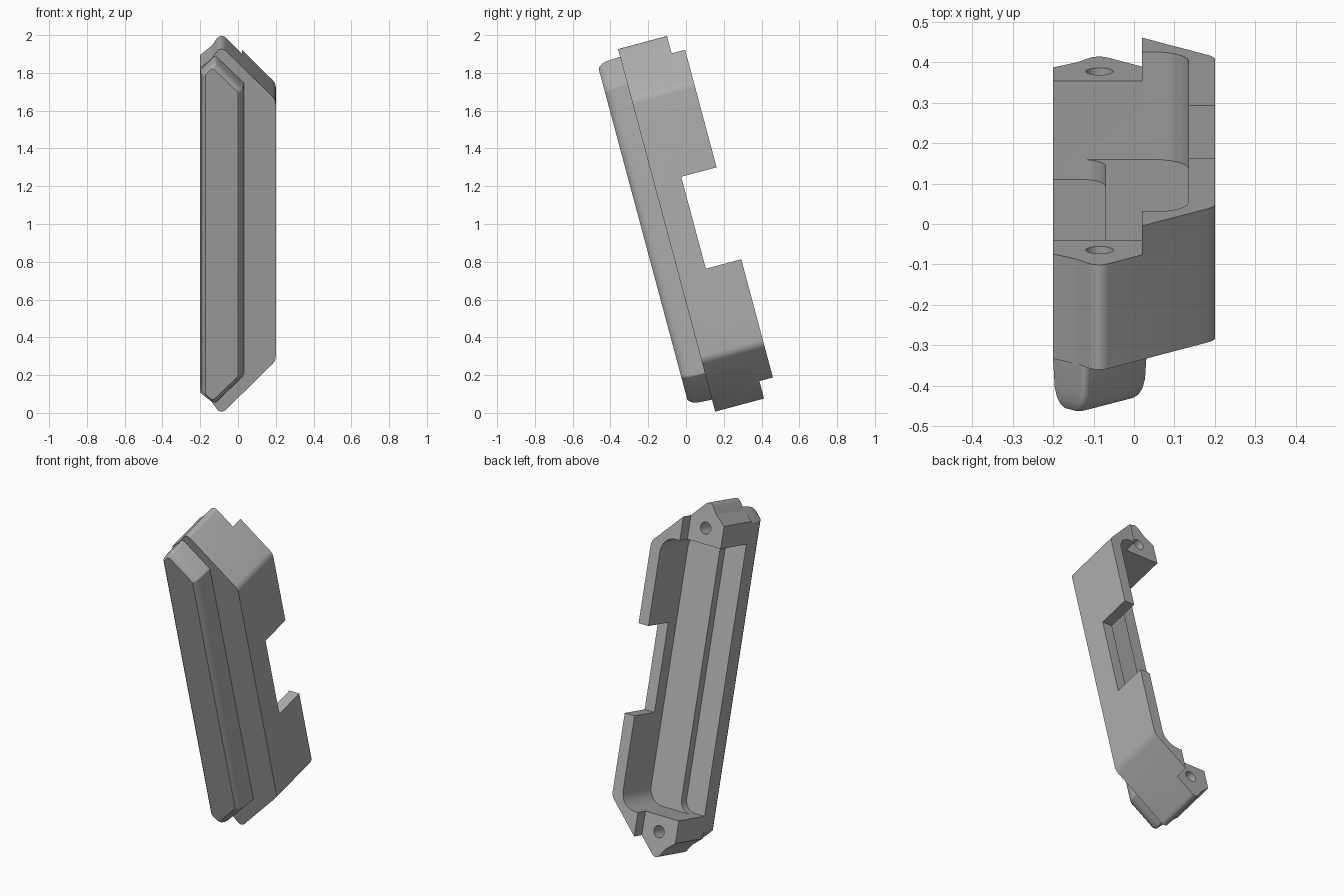
import bpy
import bmesh
import math
from mathutils import Matrix, Vector

if "Cube" in bpy.data.objects:
    bpy.data.objects.remove(bpy.data.objects["Cube"])

TILT = Matrix.Rotation(math.radians(15), 4, 'X')
MID = 0.96   # middle of the length

grey = bpy.data.materials.new("plain_grey")
grey.use_nodes = True
grey.diffuse_color = (0.42, 0.42, 0.42, 1)
grey.node_tree.nodes["Principled BSDF"].inputs["Base Color"].default_value = (0.42, 0.42, 0.42, 1)


def mirrored(half, mid=MID):
    """Close an upper half profile of (x, height, radius) with its mirror image."""
    return half + [(x, 2 * mid - h, r) for x, h, r in reversed(half)]


def rounded(corners, steps=6):
    """Turn (x, height, radius) corners into points with round fillets."""
    pts = []
    for i, (x, h, r) in enumerate(corners):
        p = Vector((x, h))
        if r == 0:
            pts.append(p)
            continue
        a = (Vector(corners[i - 1][:2]) - p).normalized()
        b = (Vector(corners[(i + 1) % len(corners)][:2]) - p).normalized()
        half = a.angle(b) / 2
        centre = p + (a + b).normalized() * r / math.sin(half)
        start = p + a * r / math.tan(half) - centre
        end = p + b * r / math.tan(half) - centre
        sweep = start.angle_signed(end)
        for k in range(steps + 1):
            pts.append(centre + Matrix.Rotation(-sweep * k / steps, 2) @ start)
    return pts


def loft(name, rings):
    """Join rings of (depth, points) into a closed solid."""
    bm = bmesh.new()
    loops = [[bm.verts.new((p[0], d, p[1])) for p in pts] for d, pts in rings]
    n = len(loops[0])
    for lo, hi in zip(loops, loops[1:]):
        for i in range(n):
            bm.faces.new((lo[i], lo[(i + 1) % n], hi[(i + 1) % n], hi[i]))
    bm.faces.new(loops[0])
    bm.faces.new(loops[-1])
    bmesh.ops.recalc_face_normals(bm, faces=bm.faces)
    mesh = bpy.data.meshes.new(name)
    bm.to_mesh(mesh)
    bm.free()
    mesh.materials.append(grey)
    obj = bpy.data.objects.new(name, mesh)
    bpy.context.collection.objects.link(obj)
    return obj


def prism(name, pts, d0, d1):
    return loft(name, [(d0, pts), (d1, pts)])


def rect(x0, x1, h0, h1):
    return [(x0, h0), (x1, h0), (x1, h1), (x0, h1)]


def cut(obj, cutters):
    """Subtract the cutters for good and remove them."""
    for c in cutters:
        c.hide_render = True
        mod = obj.modifiers.new("cut", 'BOOLEAN')
        mod.operation = 'DIFFERENCE'
        mod.solver = 'EXACT'
        mod.object = c
    deps = bpy.context.evaluated_depsgraph_get()
    mesh = bpy.data.meshes.new_from_object(obj.evaluated_get(deps))
    obj.modifiers.clear()
    obj.data = mesh
    for c in cutters:
        bpy.data.objects.remove(c)


def finish(obj):
    obj.data.transform(TILT)
    bpy.ops.object.select_all(action='DESELECT')
    obj.select_set(True)
    bpy.context.view_layer.objects.active = obj
    bpy.ops.object.shade_smooth_by_angle(angle=math.radians(30))


# Housing: angled outline, hollowed from the back
outline = mirrored([(0.2, 1.675, 0.06), (-0.09, 1.97, 0.03), (-0.14, 1.9, 0.04), (-0.2, 1.85, 0)])
housing = prism("housing", rounded(outline), 0.151, 0.493)

# Main hollow and the lower side ledge, both open to the right side
hollow = rounded(mirrored([(-0.3, 1.723, 0), (0.135, 1.723, 0.09)]))
ledge = rounded(mirrored([(-0.3, 1.723, 0), (-0.07, 1.723, 0.065)]))
cutters = [
    prism("hollow_cutter", hollow, 0.218, 0.6),
    prism("ledge_cutter", ledge, 0.167, 0.3),
    prism("boss_cutter", rect(-0.3, 0.02, -0.2, 2.2), 0.419, 0.62),
    prism("notch_cutter", rect(0.1, 0.3, 0.71, 1.214), 0.299, 0.64),
]
# Screw holes in the two end bosses
for h in (0.108, 1.812):
    ring = [(-0.085 + 0.034 * math.cos(a), h + 0.034 * math.sin(a))
            for a in (math.tau * k / 24 for k in range(24))]
    cutters.append(prism("hole_cutter", ring, 0.25, 0.5))
cut(housing, cutters)
finish(housing)

# Raised front plate with tapering, softened edges
back = rounded(mirrored([(0.032, 1.766, 0.015), (-0.12, 1.918, 0.015), (-0.2, 1.84, 0.01)], 0.972))
front = rounded(mirrored([(0.0, 1.75, 0.015), (-0.135, 1.885, 0.015), (-0.172, 1.848, 0.01)], 0.972))
rings = []
for depth, t in ((0.151, 0), (0.075, 0.15), (0.05, 0.35), (0.034, 0.65), (0.025, 1)):
    rings.append((depth, [a.lerp(b, t) for a, b in zip(back, front)]))
finish(loft("front_plate", rings))
